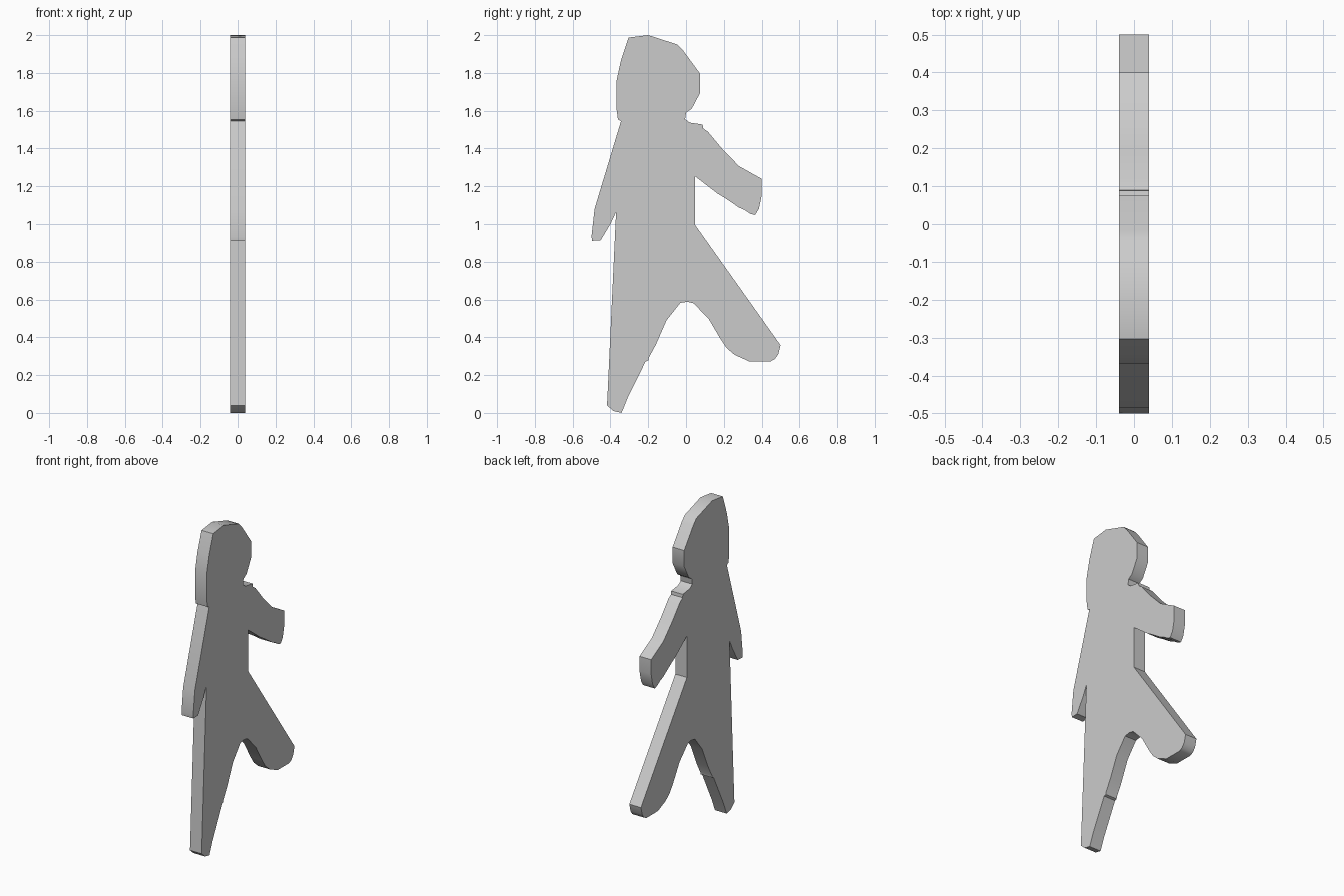
import bpy, bmesh, math

HALF = 0.04  # half thickness of the slab

# Walking figure silhouette in (y, z), split by body part, running clockwise
head = [(-0.36, 1.553), (-0.368, 1.61), (-0.368, 1.757), (-0.344, 1.868), (-0.304, 1.987),
        (-0.2, 2.0), (-0.045, 1.95), (-0.015, 1.918), (0.075, 1.795), (0.075, 1.695),
        (0.03, 1.61), (0.0, 1.59), (-0.005, 1.555), (0.02, 1.537)]
front_arm = [(0.088, 1.527), (0.09, 1.507), (0.115, 1.49), (0.19, 1.40), (0.28, 1.307),
             (0.4, 1.24), (0.4, 1.15), (0.385, 1.08), (0.365, 1.048), (0.34, 1.055),
             (0.31, 1.075), (0.28, 1.088), (0.2, 1.142), (0.165, 1.163), (0.048, 1.253)]
front_leg = [(0.048, 0.995), (0.5, 0.358), (0.488, 0.31), (0.47, 0.285), (0.448, 0.273),
             (0.333, 0.273), (0.257, 0.307), (0.214, 0.344), (0.183, 0.39), (0.12, 0.497),
             (0.04, 0.58), (0.008, 0.588), (-0.03, 0.582)]
back_leg = [(-0.103, 0.49), (-0.16, 0.36), (-0.198, 0.29), (-0.2, 0.277), (-0.214, 0.272),
            (-0.31, 0.077), (-0.341, 0.0), (-0.384, 0.01), (-0.418, 0.04), (-0.415, 0.1)]
back_arm = [(-0.37, 1.065), (-0.4, 1.0), (-0.452, 0.913), (-0.497, 0.911), (-0.5, 0.935),
            (-0.484, 1.08), (-0.344, 1.545)]

# Fill the outline and extrude it sideways
bm = bmesh.new()
outline = head + front_arm + front_leg + back_leg + back_arm
face = bm.faces.new([bm.verts.new((-HALF, y, z)) for y, z in outline])
ext = bmesh.ops.extrude_face_region(bm, geom=[face], use_keep_orig=True)
moved = [g for g in ext["geom"] if isinstance(g, bmesh.types.BMVert)]
bmesh.ops.translate(bm, verts=moved, vec=(2 * HALF, 0, 0))
bmesh.ops.recalc_face_normals(bm, faces=bm.faces)

mesh = bpy.data.meshes.new("walking_figure_cutout")
bm.to_mesh(mesh)
bm.free()
figure = bpy.data.objects.new("walking_figure_cutout", mesh)
bpy.context.collection.objects.link(figure)

# Smooth the rounded rim, keep the flat sides crisp
bpy.context.view_layer.objects.active = figure
figure.select_set(True)
bpy.ops.object.shade_smooth_by_angle(angle=math.radians(35))
